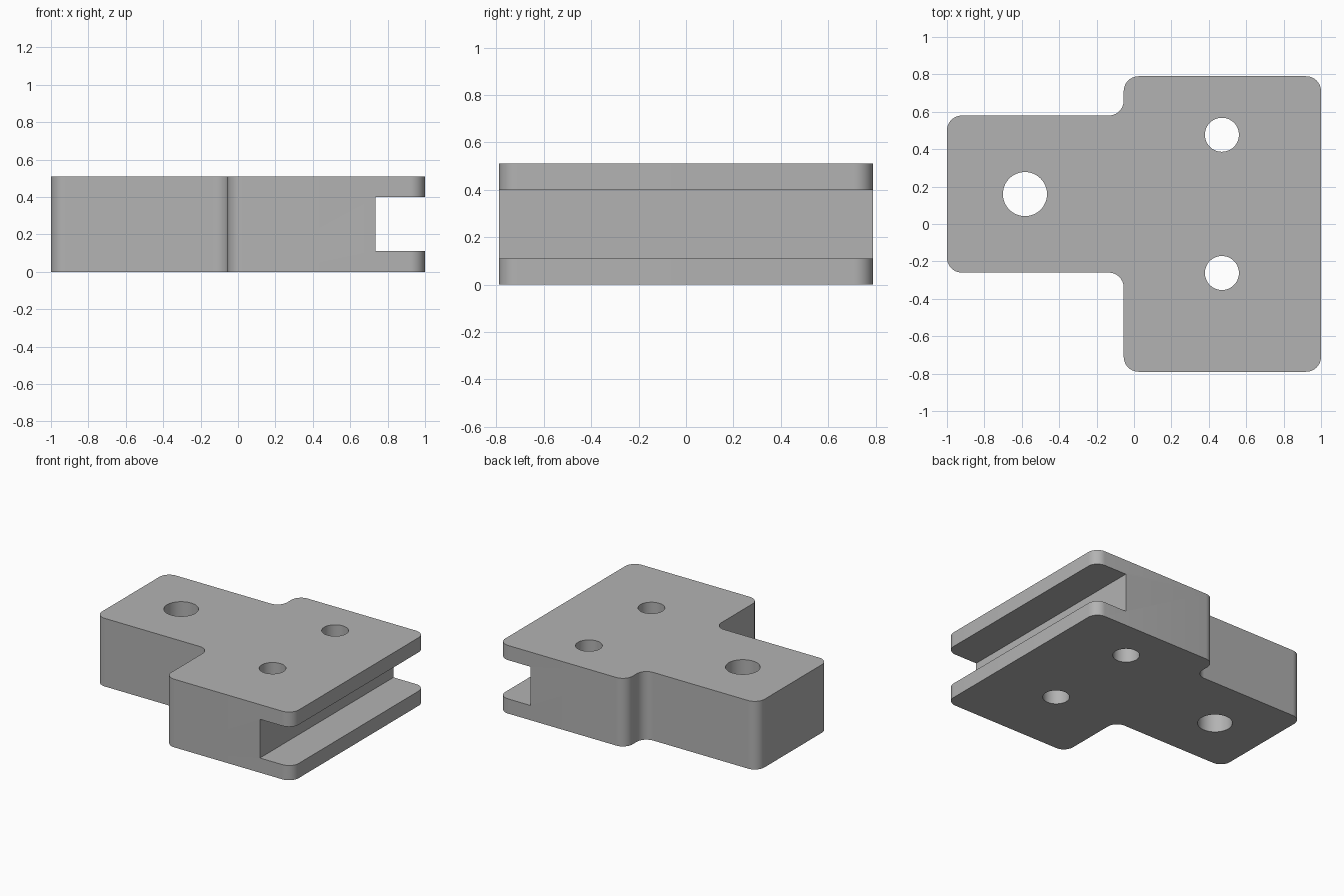
import bpy, bmesh, math
from mathutils import Vector

cube = bpy.data.objects.get("Cube")
if cube:
    bpy.data.objects.remove(cube, do_unlink=True)

HEIGHT = 0.51
RADIUS = 0.08
ARC_STEPS = 10

grey = bpy.data.materials.new("plain grey")
grey.use_nodes = True
grey.diffuse_color = (0.45, 0.45, 0.45, 1)
grey.node_tree.nodes["Principled BSDF"].inputs["Base Color"].default_value = (0.45, 0.45, 0.45, 1)


def rounded_outline(corners, radius):
    """Replace every right-angle corner with an arc, convex or concave."""
    points = []
    for i, corner in enumerate(corners):
        p = Vector(corner)
        a = (Vector(corners[i - 1]) - p).normalized() * radius
        b = (Vector(corners[(i + 1) % len(corners)]) - p).normalized() * radius
        for k in range(ARC_STEPS + 1):
            t = k / ARC_STEPS * math.pi / 2
            points.append(p + a * (1 - math.sin(t)) + b * (1 - math.cos(t)))
    return points


def prism(name, outline, z0, z1):
    bm = bmesh.new()
    face = bm.faces.new([bm.verts.new((p[0], p[1], z0)) for p in outline])
    top = bmesh.ops.extrude_face_region(bm, geom=[face])["geom"]
    bmesh.ops.translate(bm, vec=(0, 0, z1 - z0),
                        verts=[v for v in top if isinstance(v, bmesh.types.BMVert)])
    bmesh.ops.recalc_face_normals(bm, faces=bm.faces)
    mesh = bpy.data.meshes.new(name)
    bm.to_mesh(mesh)
    bm.free()
    mesh.materials.append(grey)
    obj = bpy.data.objects.new(name, mesh)
    bpy.context.collection.objects.link(obj)
    return obj


def cut(target, cutter):
    mod = target.modifiers.new(cutter.name, "BOOLEAN")
    mod.operation = "DIFFERENCE"
    mod.solver = "EXACT"
    mod.object = cutter
    bpy.context.view_layer.objects.active = target
    bpy.ops.object.modifier_apply(modifier=mod.name)
    bpy.data.objects.remove(cutter, do_unlink=True)


# T-shaped block with rounded corners
block = prism("bracket_block", rounded_outline([
    (-1, -0.26), (-0.055, -0.26), (-0.055, -0.79), (1, -0.79),
    (1, 0.79), (-0.055, 0.79), (-0.055, 0.58), (-1, 0.58)], RADIUS), 0, HEIGHT)

# Slot along the wide end
cut(block, prism("slot_cutter", [(0.735, -1), (1.2, -1), (1.2, 1), (0.735, 1)], 0.11, 0.40))

# Vertical through holes
for x, y, r in [(-0.583, 0.16, 0.118), (0.47, 0.477, 0.091), (0.47, -0.262, 0.091)]:
    circle = [(x + r * math.cos(k * math.tau / 48), y + r * math.sin(k * math.tau / 48))
              for k in range(48)]
    cut(block, prism("hole_cutter", circle, -0.1, HEIGHT + 0.1))

# Smooth arcs, sharp edges
bpy.ops.object.select_all(action="DESELECT")
block.select_set(True)
bpy.context.view_layer.objects.active = block
bpy.ops.object.shade_smooth_by_angle(angle=math.radians(30))
